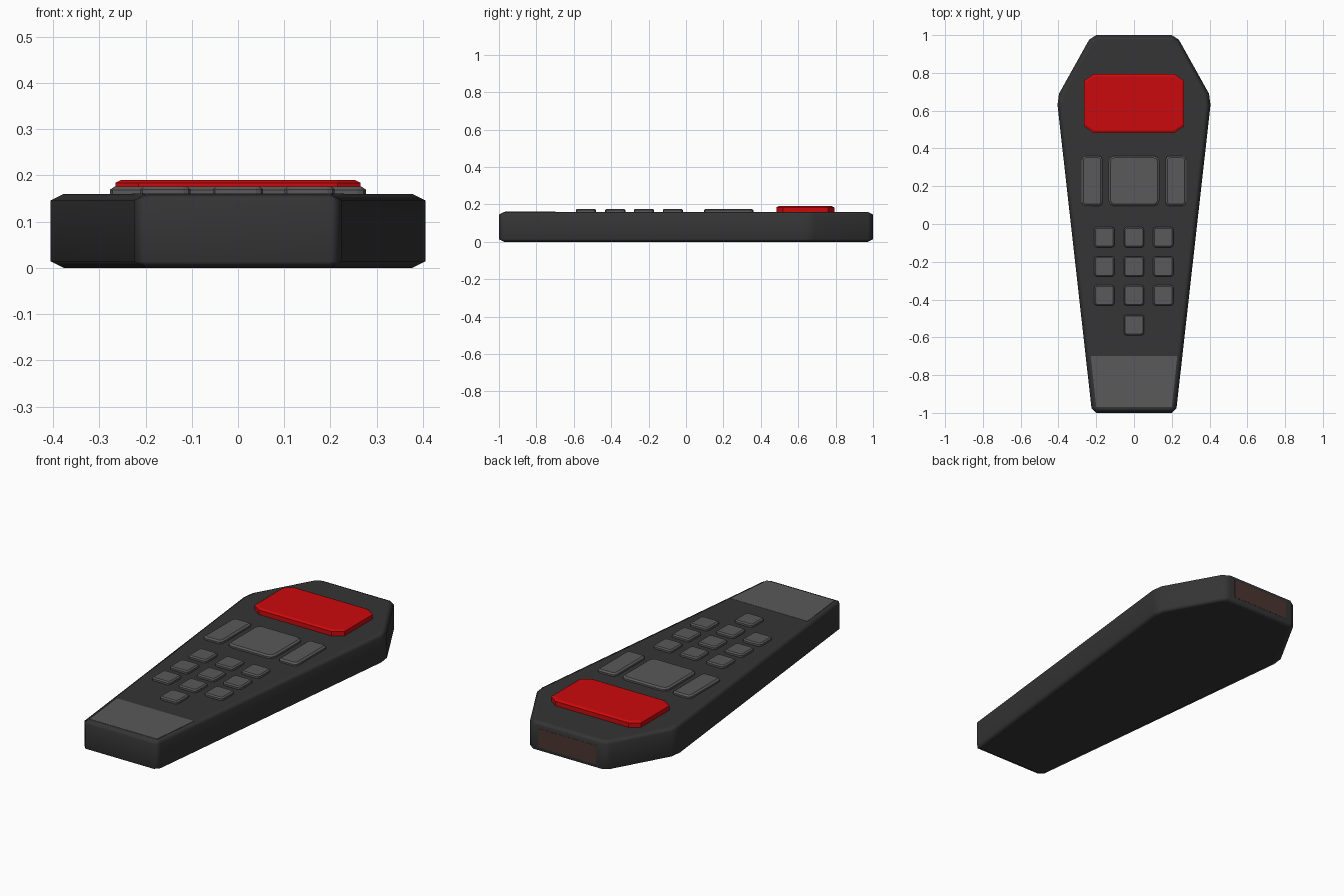
import bpy, bmesh

if "Cube" in bpy.data.objects:
    bpy.data.objects.remove(bpy.data.objects["Cube"])


def material(name, color):
    m = bpy.data.materials.new(name)
    m.diffuse_color = color
    m.use_nodes = True
    m.node_tree.nodes["Principled BSDF"].inputs["Base Color"].default_value = m.diffuse_color
    return m


def prism(name, half, z0, z1, top, bottom=None, cx=0, cy=0, mat=None):
    """Mirrored half outline raised from z0 to z1; top/bottom = (inset, height) of the edge slope."""
    outline = [(x, y) for x, y in half] + [(-x, y) for x, y in reversed(half)]
    bm = bmesh.new()
    zb = z0 + (bottom[1] if bottom else 0)
    zt = z1 - top[1]
    low = [bm.verts.new((cx + x, cy + y, zb)) for x, y in outline]
    high = [bm.verts.new((cx + x, cy + y, zt)) for x, y in outline]
    n = len(outline)
    for i in range(n):
        j = (i + 1) % n
        bm.faces.new((low[i], low[j], high[j], high[i]))
    caps = [(bm.faces.new(high), top), (bm.faces.new(low[::-1]), bottom)]
    bmesh.ops.recalc_face_normals(bm, faces=bm.faces[:])
    for face, slope in caps:
        if slope and slope[0] > 0:
            bmesh.ops.inset_region(bm, faces=[face], thickness=slope[0],
                                   depth=slope[1], use_even_offset=True)
    me = bpy.data.meshes.new(name)
    bm.to_mesh(me)
    bm.free()
    ob = bpy.data.objects.new(name, me)
    bpy.context.collection.objects.link(ob)
    if mat:
        me.materials.append(mat)
    return ob


def rounded(hx, hy, c):
    """Right half of a rectangle with softened corners."""
    k = c * 0.3
    return [(hx - c, -hy), (hx - k, -hy + k), (hx, -hy + c),
            (hx, hy - c), (hx - k, hy - k), (hx - c, hy)]


dark = material("dark_plastic", (0.035, 0.035, 0.035, 1))
grey = material("button_grey", (0.1, 0.1, 0.1, 1))
red = material("red_plastic", (0.6, 0.003, 0.004, 1))
brown = material("window_brown", (0.07, 0.035, 0.03, 1))

# Tapered body with sloped rims
body = prism("body", [(0.2, -1), (0.225, -0.975), (0.405, 0.63), (0.397, 0.69),
                      (0.238, 0.975), (0.2, 1)],
             0, 0.16, (0.028, 0.014), (0.028, 0.014), mat=dark)
bpy.context.view_layer.objects.active = body
body.select_set(True)
bpy.ops.object.shade_smooth_by_angle(angle=1.3)
weighted = body.modifiers.new("weighted_normals", 'WEIGHTED_NORMAL')
weighted.keep_sharp = True

# Raised red panel
prism("red_panel", [(0.215, -0.155), (0.265, -0.12), (0.265, 0.12), (0.215, 0.155)],
      0.158, 0.19, (0.012, 0.006), cy=0.638, mat=red)

# Large centre button and side rockers
prism("centre_button", rounded(0.135, 0.133, 0.03), 0.158, 0.176, (0.01, 0.007),
      cy=0.228, mat=grey)
for side, label in ((-1, "left"), (1, "right")):
    prism(label + "_rocker", rounded(0.055, 0.133, 0.02), 0.158, 0.176, (0.01, 0.007),
          cx=side * 0.222, cy=0.228, mat=grey)

# Number keys: three rows of three and one below
keys = [(x, y) for y in (-0.07, -0.225, -0.378) for x in (-0.157, 0, 0.155)] + [(0, -0.535)]
for i, (x, y) in enumerate(keys):
    prism(f"key_{i + 1}", rounded(0.054, 0.054, 0.015), 0.158, 0.176, (0.007, 0.006),
          cx=x, cy=y, mat=grey)

# Flush plate at the narrow end
prism("end_plate", [(0.2, -0.968), (0.229, -0.698)], 0.155, 0.161, (0, 0), mat=grey)

# Signal window on the far end
prism("signal_window", [(0.17, 0.99), (0.17, 1.001)], 0.03, 0.13, (0, 0), mat=brown)
